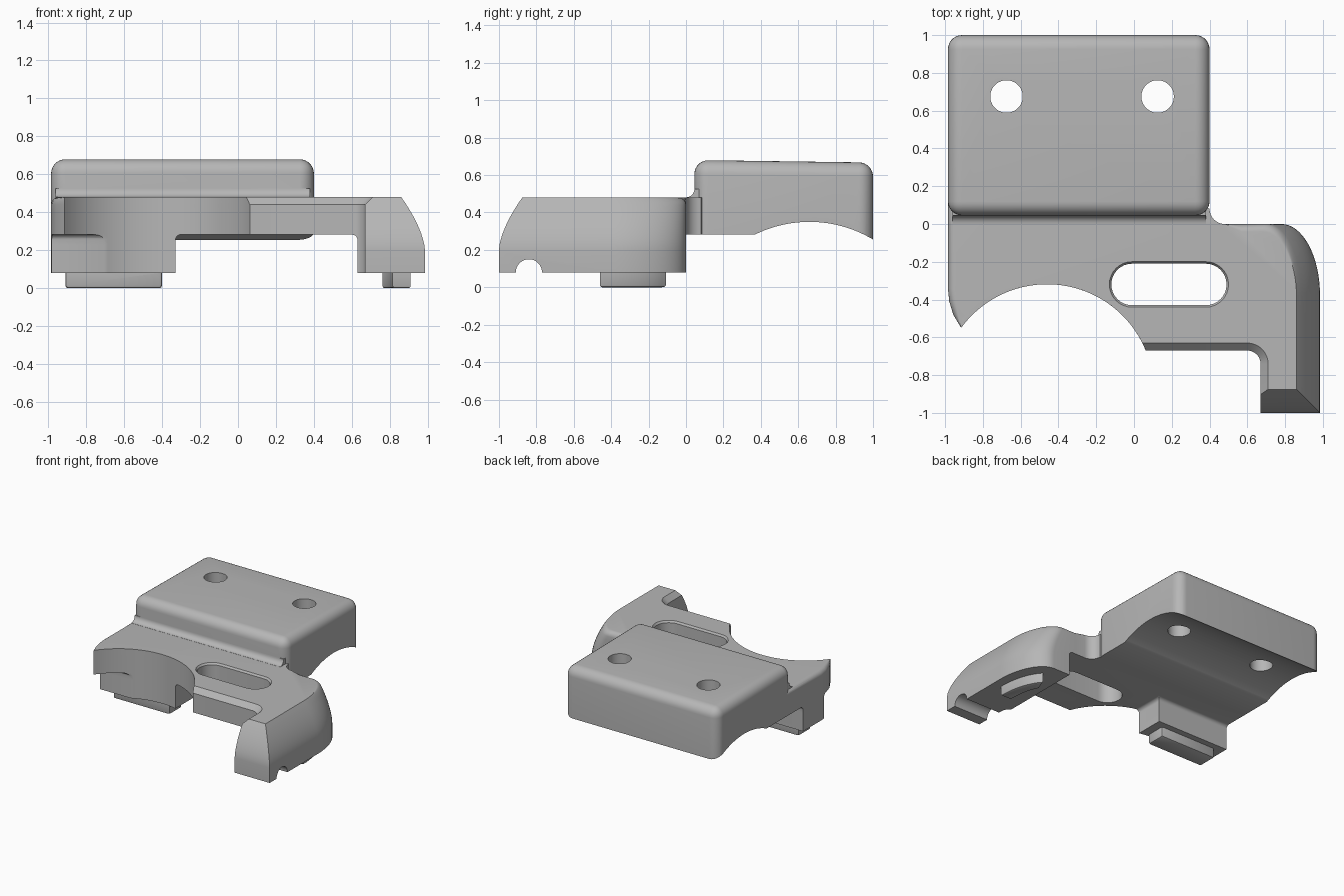
import bpy, bmesh, math
from mathutils import Vector

if "Cube" in bpy.data.objects:
    bpy.data.objects.remove(bpy.data.objects["Cube"])

grey = bpy.data.materials.new("light grey")
grey.diffuse_color = (0.47, 0.47, 0.47, 1)
grey.use_nodes = True
grey.node_tree.nodes["Principled BSDF"].inputs["Base Color"].default_value = grey.diffuse_color


def finish(bm, name):
    bmesh.ops.recalc_face_normals(bm, faces=bm.faces)
    me = bpy.data.meshes.new(name)
    bm.to_mesh(me)
    bm.free()
    ob = bpy.data.objects.new(name, me)
    bpy.context.collection.objects.link(ob)
    me.materials.append(grey)
    return ob


def loft(name, rings, bevel=0, keep=None, segs=5):
    """Skin equal-length rings of 3D points, cap both ends, bevel chosen edges."""
    bm = bmesh.new()
    vs = [[bm.verts.new(p) for p in r] for r in rings]
    n = len(vs[0])
    for lo, hi in zip(vs, vs[1:]):
        for i in range(n):
            j = (i + 1) % n
            bm.faces.new((lo[i], lo[j], hi[j], hi[i]))
    bm.faces.new(vs[0])
    bm.faces.new(vs[-1])
    bmesh.ops.recalc_face_normals(bm, faces=bm.faces)
    if bevel:
        es = [e for e in bm.edges if keep is None or keep(e)]
        bmesh.ops.bevel(bm, geom=es, offset=bevel, segments=segs, profile=0.5,
                        affect='EDGES', clamp_overlap=True)
    return finish(bm, name)


def prism(name, pts, z0, z1, **kw):
    return loft(name, [[(x, y, z) for x, y in pts] for z in (z0, z1)], **kw)


def x_prism(name, pts, x0, x1):
    return loft(name, [[(x, y, z) for y, z in pts] for x in (x0, x1)])


def rect(x0, x1, y0, y1):
    return [(x0, y0), (x1, y0), (x1, y1), (x0, y1)]


def arc(cx, cy, rx, ry, a0, a1, n):
    out = []
    for i in range(n + 1):
        a = math.radians(a0 + (a1 - a0) * i / n)
        out.append((cx + rx * math.cos(a), cy + ry * math.sin(a)))
    return out


def top_edges(z):
    return lambda e: all(abs(v.co.z - z) < 1e-5 for v in e.verts)


def combine(target, other, op):
    m = target.modifiers.new(op, 'BOOLEAN')
    m.operation, m.solver, m.object = op, 'EXACT', other
    bpy.context.view_layer.objects.active = target
    bpy.ops.object.modifier_apply(modifier=m.name)
    bpy.data.objects.remove(other)


# Lower plate and leg outline; edges draw in towards the top
def outline(z):
    a = 0.125 * max(0, (z - 0.2) / 0.28) ** 1.6      # swept outer side of leg
    t = min(1, max(0, (z - 0.44) / 0.04))
    b = 0.04 * (1 - math.sqrt(1 - t * t))            # rounded back and left
    c = 0.04 * t                                     # chamfered front
    end = math.degrees(math.asin((0.213 + c) / 0.564))
    p = [(-0.985 + b, 0.12), (-0.985 + b, -0.34), (-0.978 + b, -0.41), (-0.957 + b * .7, -0.48)]
    p += arc(-0.46, -0.883, 0.564, 0.564, 143.8, end, 40)
    p += arc(0.60, -0.74, 0.07 + c, 0.07 + c, 90, 0, 8)
    p += [(0.67 + c, -1 + a), (0.985 - a, -1 + a)]
    cx = 0.78 - 0.8 * a
    p += arc(cx, -0.38, 0.985 - a - cx, 0.38 - b, 0, 90, 16)
    p += [(0.57, -b)]
    p += arc(0.48, 0.08, 0.08, 0.08, 270, 180, 8)
    p += [(0.30, 0.15), (-0.90, 0.15)]
    return [(x, y, z) for x, y in p]


levels = [0.08, 0.2] + [0.2 + 0.03 * i for i in range(1, 9)] + [0.452, 0.463, 0.472, 0.478, 0.48]
body = loft("clamp_body", [outline(z) for z in levels])

# Raised block with rounded edges and slightly sloping top
base = rect(-0.985, 0.40, 0.045, 1.0)
block = loft("raised_block",
             [[(x, y, 0.1) for x, y in base],
              [(x, y, 0.681 - 0.014 * y) for x, y in base]],
             bevel=0.075, segs=7, keep=lambda e: max(v.co.z for v in e.verts) > 0.5)
combine(body, block, 'UNION')

# Concave fillet where the block meets the plate
fillet = [(0.0, 0.46)] + arc(0.0, 0.526, 0.045, 0.045, 270, 360, 8) + [(0.12, 0.526), (0.12, 0.46)]
combine(body, x_prism("block_fillet", fillet, -0.962, 0.38), 'UNION')

# Underside clearance, leaving the leg and the left column
under = [(-0.33, -1.2), (0.63, -1.2), (0.63, 0.5), (-1.2, 0.5), (-1.2, -0.10), (-0.33, -0.10)]
combine(body, prism("under_cutter", under, -0.1, 0.283, bevel=0.03, keep=top_edges(0.283)), 'DIFFERENCE')
combine(body, prism("column_front_cutter", rect(-1.2, -0.69, -1.2, -0.375), -0.1, 0.283,
                    bevel=0.03, keep=top_edges(0.283)), 'DIFFERENCE')

# Cylindrical saddle under the block and cable notch in the leg
combine(body, x_prism("saddle_cutter", arc(0.66, -0.31, 0.66, 0.66, 0, 357, 119), -1.2, 0.6), 'DIFFERENCE')
combine(body, x_prism("notch_cutter", arc(-0.84, 0.08, 0.07, 0.07, 0, 350, 35), 0.5, 1.2), 'DIFFERENCE')


# Slot with chamfered rim
def stadium(r, z):
    pts = arc(0.38, -0.32, r, r, -90, 90, 16) + arc(-0.01, -0.32, r, r, 90, 270, 16)
    return [(x, y, z) for x, y in pts]


combine(body, loft("slot_cutter", [stadium(0.11, 0), stadium(0.11, 0.465),
                                   stadium(0.122, 0.482), stadium(0.122, 0.6)]), 'DIFFERENCE')

# Screw holes
for x in (-0.675, 0.125):
    combine(body, prism("hole_cutter", arc(x, 0.675, 0.086, 0.086, 0, 352.5, 47), 0, 1), 'DIFFERENCE')

# Locating pegs: straight one on the column, curved one on the leg
combine(body, prism("column_peg", rect(-0.91, -0.40, -0.31, -0.15), 0, 0.12, bevel=0.015, segs=2), 'UNION')
curve = arc(0.70, -0.46, 0.21, 0.40, 0, 62, 10) + arc(0.70, -0.46, 0.115, 0.31, 58, 0, 10)
combine(body, prism("leg_peg", curve, 0, 0.12, bevel=0.012, segs=2, keep=top_edges(0)), 'UNION')

# Smooth curved surfaces, crisp edges
body.select_set(True)
bpy.context.view_layer.objects.active = body
bpy.ops.object.shade_smooth_by_angle(angle=math.radians(28))
